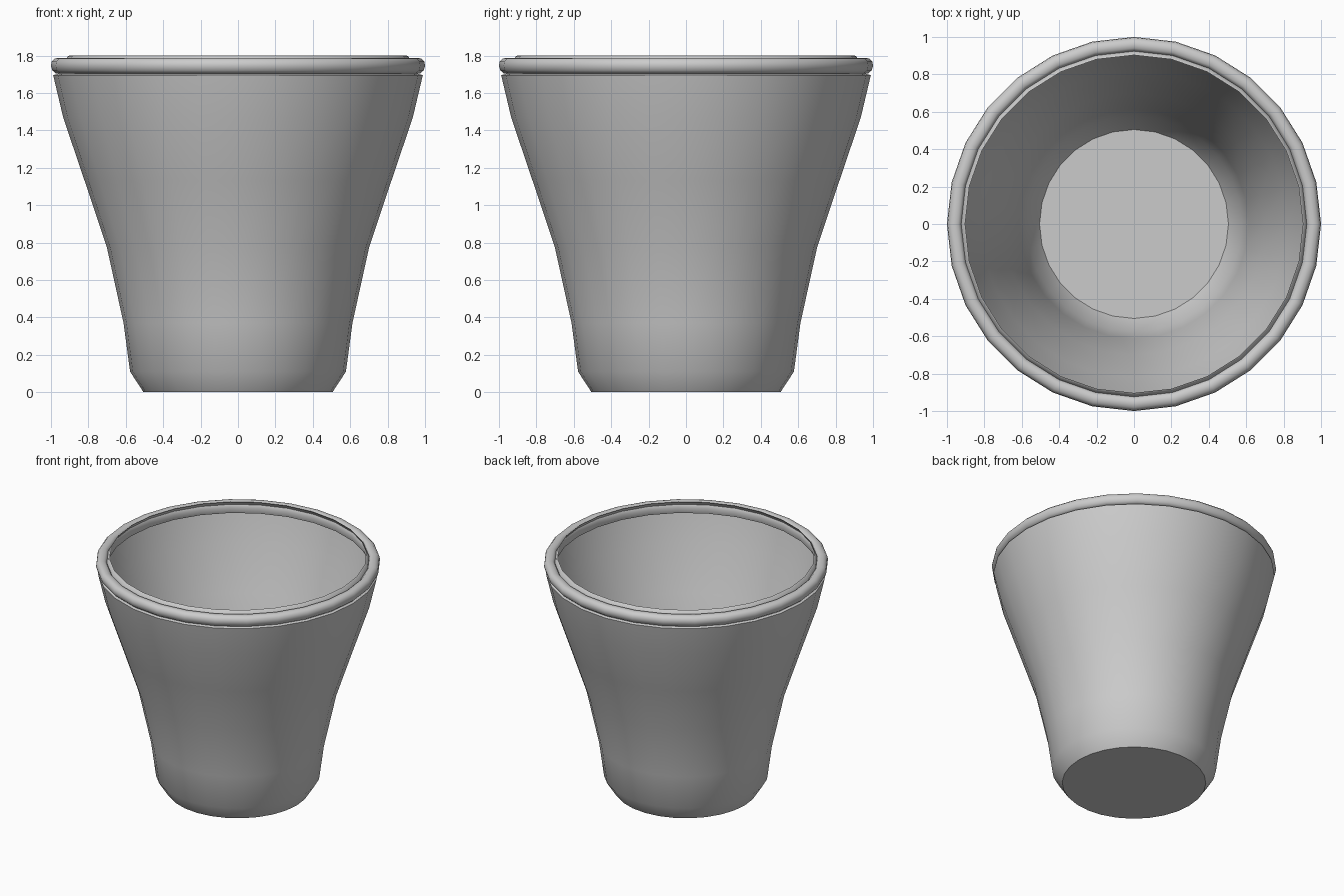
import bpy, bmesh, math

if "Cube" in bpy.data.objects:
    bpy.data.objects.remove(bpy.data.objects["Cube"])

SIDES = 28

grey = bpy.data.materials.new("light grey")
grey.diffuse_color = (0.6, 0.6, 0.6, 1)
grey.use_nodes = True
grey.node_tree.nodes["Principled BSDF"].inputs["Base Color"].default_value = grey.diffuse_color


def lathe(name, profile, closed=False, floor=False):
    """Spin an (radius, height) profile around z."""
    bm = bmesh.new()
    rings = []
    for r, z in profile:
        rings.append([bm.verts.new((r * math.cos(2 * math.pi * i / SIDES),
                                    r * math.sin(2 * math.pi * i / SIDES), z))
                      for i in range(SIDES)])
    pairs = list(zip(rings, rings[1:]))
    if closed:
        pairs.append((rings[-1], rings[0]))
    for a, b in pairs:
        for i in range(SIDES):
            j = (i + 1) % SIDES
            bm.faces.new((a[i], a[j], b[j], b[i]))
    if floor:
        bm.faces.new(rings[0][::-1])
    mesh = bpy.data.meshes.new(name)
    bm.to_mesh(mesh)
    bm.free()
    mesh.materials.append(grey)
    ob = bpy.data.objects.new(name, mesh)
    bpy.context.collection.objects.link(ob)
    bpy.ops.object.select_all(action='DESELECT')
    ob.select_set(True)
    bpy.context.view_layer.objects.active = ob
    bpy.ops.object.shade_smooth_by_angle(angle=math.radians(45))
    return ob


# thin flared cup with a flat floor, turned in under the rim
lathe("cup_body", [(0.505, 0), (0.577, 0.11), (0.612, 0.37), (0.70, 0.77),
                   (0.82, 1.13), (0.935, 1.47), (0.988, 1.695),
                   (0.94, 1.71)], floor=True)

# rolled rim
lathe("rolled_rim", [(0.925, 1.703), (0.975, 1.705), (0.992, 1.72),
                     (1.0, 1.745), (0.996, 1.768), (0.98, 1.784),
                     (0.96, 1.788), (0.94, 1.785), (0.926, 1.772),
                     (0.92, 1.745), (0.92, 1.72)], closed=True)

# narrow raised lip around the opening
lathe("inner_lip", [(0.924, 1.77), (0.912, 1.795), (0.903, 1.8)])
